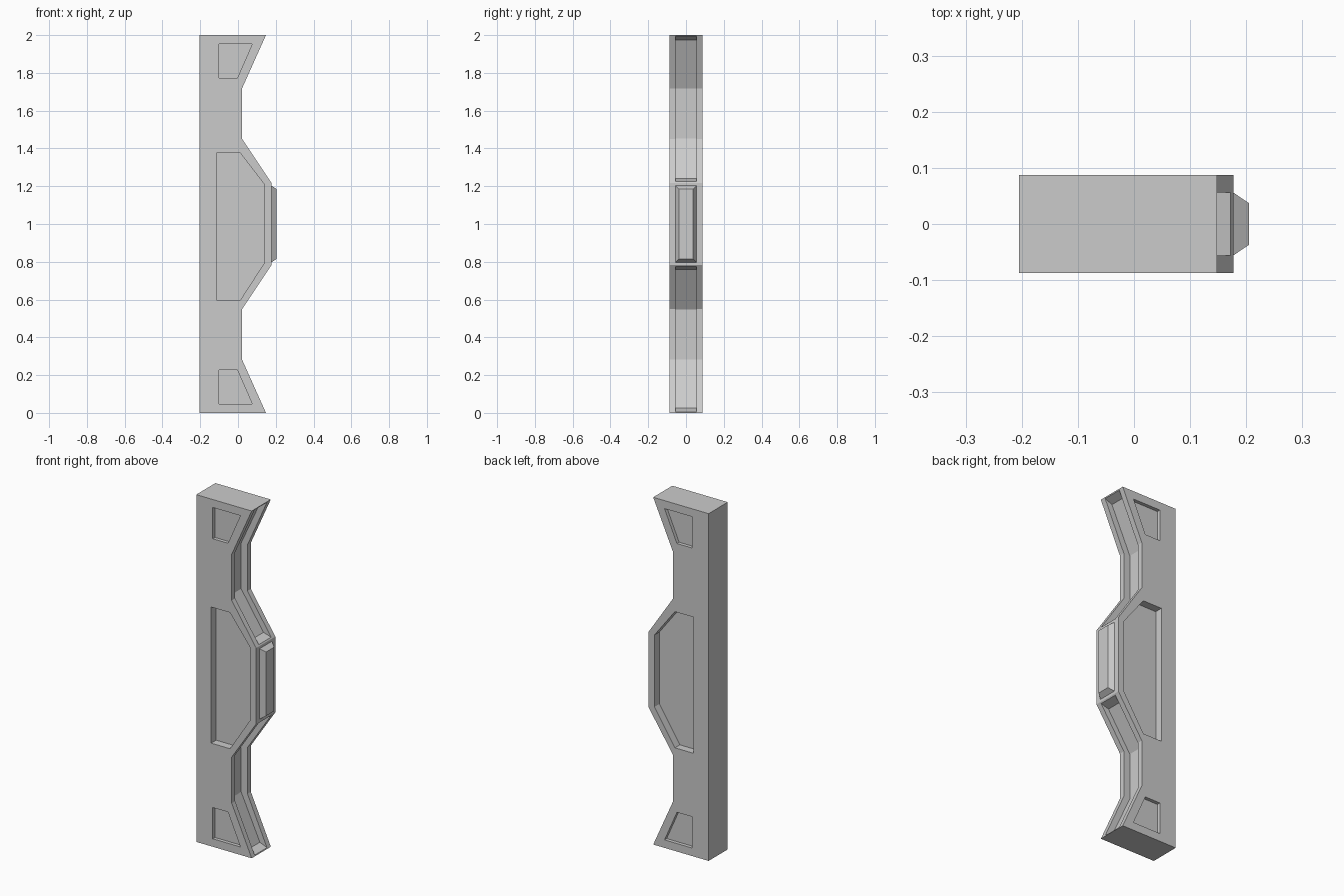
import bpy, bmesh

if "Cube" in bpy.data.objects:
    bpy.data.objects.remove(bpy.data.objects["Cube"])


def prism(name, pts, y0, y1):
    """Extrude an (x, z) outline from y0 to y1."""
    bm = bmesh.new()
    face = bm.faces.new([bm.verts.new((x, y0, z)) for x, z in pts])
    new = bmesh.ops.extrude_face_region(bm, geom=[face])["geom"]
    moved = [v for v in new if isinstance(v, bmesh.types.BMVert)]
    bmesh.ops.translate(bm, verts=moved, vec=(0, y1 - y0, 0))
    bmesh.ops.recalc_face_normals(bm, faces=bm.faces)
    mesh = bpy.data.meshes.new(name)
    bm.to_mesh(mesh)
    bm.free()
    obj = bpy.data.objects.new(name, mesh)
    bpy.context.collection.objects.link(obj)
    return obj


def flip(pts):
    return [(x, 2 - z) for x, z in pts]


def carve(target, pts, y0, y1):
    cutter = prism("cutter", pts, y0, y1)
    cutter.hide_render = True
    mod = target.modifiers.new("carve", 'BOOLEAN')
    mod.operation = 'DIFFERENCE'
    mod.solver = 'EXACT'
    mod.object = cutter
    bpy.context.view_layer.objects.active = target
    bpy.ops.object.modifier_apply(modifier=mod.name)
    bpy.data.objects.remove(cutter)


HALF = 0.087

# Main pillar body
upper = [(-0.205, 2), (0.148, 2), (0.021, 1.717), (0.021, 1.451), (0.177, 1.218)]
body = prism("pillar_body", upper + flip(upper)[::-1], -HALF, HALF)

# Recessed panels on the front and back
center_panel = [(-0.11, 1.378), (0.01, 1.378), (0.14, 1.209),
                (0.14, 0.795), (0.01, 0.594), (-0.11, 0.594)]
end_panel = [(-0.10, 1.954), (0.076, 1.954), (-0.003, 1.774), (-0.10, 1.774)]
for pts, depth in ((center_panel, 0.045), (end_panel, 0.02), (flip(end_panel), 0.02)):
    for s in (-1, 1):
        carve(body, pts, s * (HALF - depth), s * 0.15)

# Channels running along the shaped edge
channel = [(0.10, 1.975), (-0.019, 1.717), (-0.019, 1.453), (0.123, 1.24),
           (0.18, 1.223), (0.3, 1.3), (0.3, 1.9), (0.156, 1.9985)]
for pts in (channel, flip(channel)):
    carve(body, pts, -0.056, 0.056)

# Tapered raised block on the middle of the shaped edge
bm = bmesh.new()
bmesh.ops.create_cube(bm, size=2)
for v in bm.verts:
    outer = v.co.x > 0
    v.co.y *= 0.037 if outer else 0.056
    v.co.z = 1 + v.co.z * (0.184 if outer else 0.203)
    v.co.x = 0.205 if outer else 0.177
mesh = bpy.data.meshes.new("raised_block")
bm.to_mesh(mesh)
bm.free()
bpy.context.collection.objects.link(bpy.data.objects.new("raised_block", mesh))
